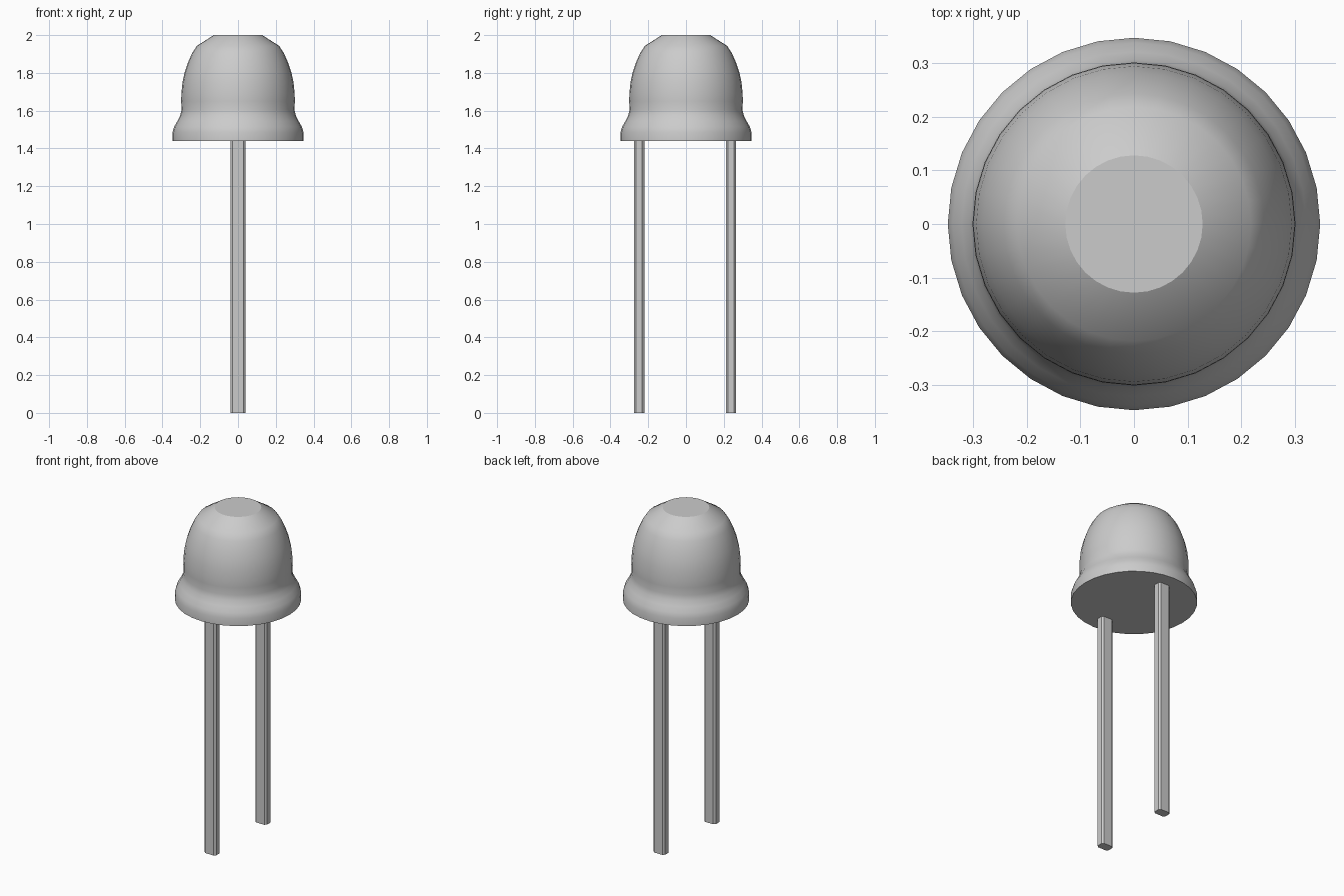
import bpy, bmesh, math

if "Cube" in bpy.data.objects:
    bpy.data.objects.remove(bpy.data.objects["Cube"])


def add_object(name, bm, angle):
    bmesh.ops.recalc_face_normals(bm, faces=bm.faces[:])
    mesh = bpy.data.meshes.new(name)
    bm.to_mesh(mesh)
    bm.free()
    obj = bpy.data.objects.new(name, mesh)
    bpy.context.collection.objects.link(obj)
    bpy.ops.object.select_all(action='DESELECT')
    obj.select_set(True)
    bpy.context.view_layer.objects.active = obj
    bpy.ops.object.shade_smooth_by_angle(angle=math.radians(angle))
    return obj


def stack_rings(name, rings, angle):
    """Bridge a stack of point rings and close both ends."""
    bm = bmesh.new()
    rows = [[bm.verts.new(p) for p in ring] for ring in rings]
    n = len(rows[0])
    for a, b in zip(rows, rows[1:]):
        for i in range(n):
            j = (i + 1) % n
            bm.faces.new((a[i], a[j], b[j], b[i]))
    bm.faces.new(rows[0][::-1])
    bm.faces.new(rows[-1])
    return add_object(name, bm, angle)


# Lens: turned profile with flared rim and flattened dome (radius, height)
PROFILE = [(0.347, 1.44), (0.347, 1.485), (0.338, 1.515), (0.321, 1.545),
           (0.306, 1.575), (0.299, 1.605), (0.301, 1.65), (0.300, 1.69),
           (0.294, 1.75), (0.282, 1.805), (0.265, 1.855), (0.243, 1.905),
           (0.218, 1.943), (0.128, 2.0)]
SIDES = 32
stack_rings("bulb_lens",
            [[(r * math.cos(2 * math.pi * i / SIDES),
               r * math.sin(2 * math.pi * i / SIDES), z)
              for i in range(SIDES)] for r, z in PROFILE], 32)

# Wire legs: flat bars with chamfered corners
HX, HY, C = 0.039, 0.027, 0.011
SECTION = [(HX, -HY + C), (HX, HY - C), (HX - C, HY), (-HX + C, HY),
           (-HX, HY - C), (-HX, -HY + C), (-HX + C, -HY), (HX - C, -HY)]
for name, cy in (("front_leg", -0.248), ("back_leg", 0.239)):
    stack_rings(name, [[(x, cy + y, z) for x, y in SECTION]
                       for z in (0.0, 1.46)], 30)
